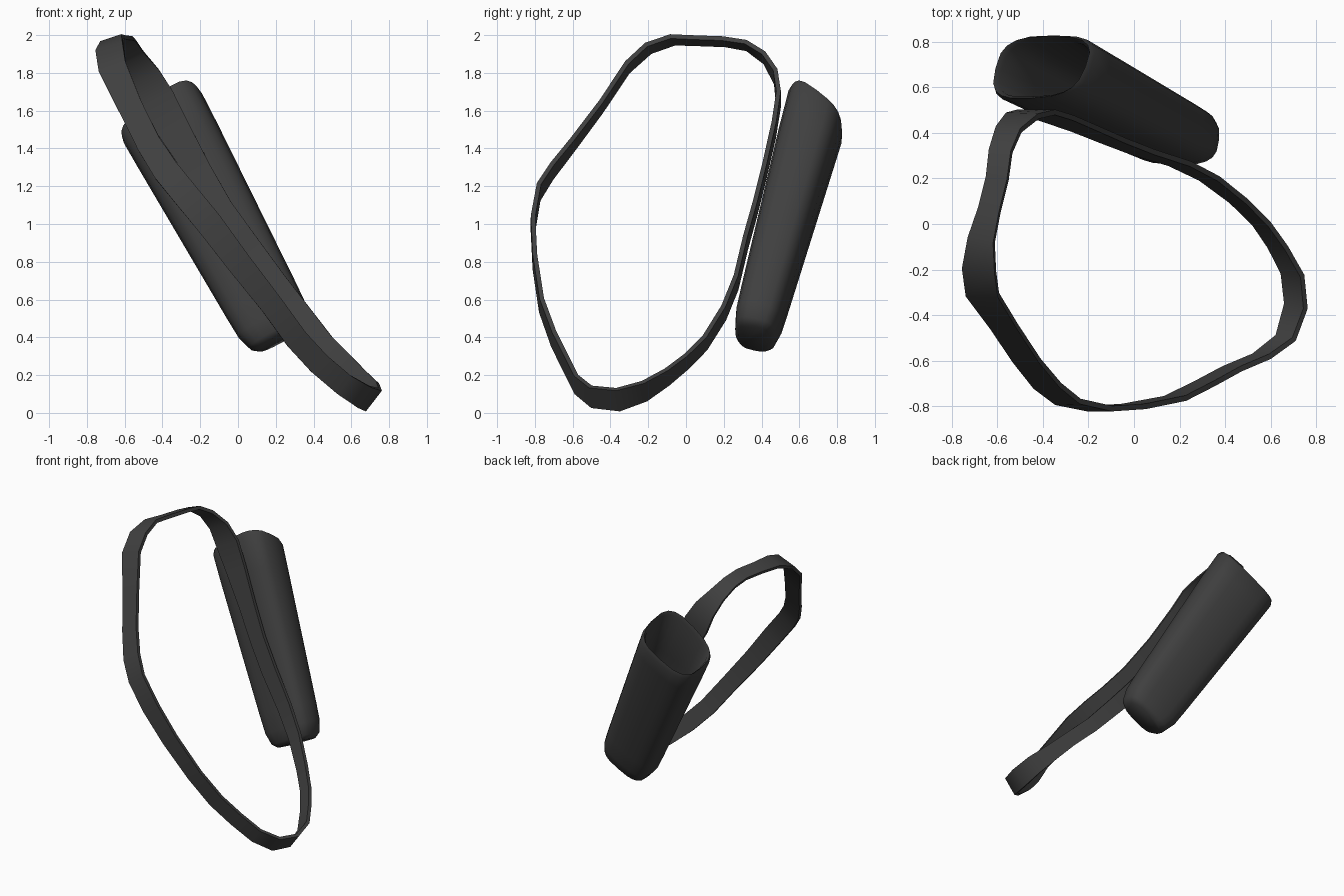
import bpy, bmesh, math
from mathutils import Vector

if "Cube" in bpy.data.objects:
    bpy.data.objects.remove(bpy.data.objects["Cube"])

dark = bpy.data.materials.new("dark_grey")
dark.diffuse_color = (0.05, 0.05, 0.05, 1)
dark.use_nodes = True
dark.node_tree.nodes["Principled BSDF"].inputs["Base Color"].default_value = dark.diffuse_color


def finish(name, bm, angle):
    bmesh.ops.recalc_face_normals(bm, faces=bm.faces)
    mesh = bpy.data.meshes.new(name)
    bm.to_mesh(mesh)
    bm.free()
    mesh.materials.append(dark)
    ob = bpy.data.objects.new(name, mesh)
    bpy.context.collection.objects.link(ob)
    bpy.ops.object.select_all(action='DESELECT')
    ob.select_set(True)
    bpy.context.view_layer.objects.active = ob
    bpy.ops.object.shade_smooth_by_angle(angle=math.radians(angle))
    return ob


def bridge(bm, a, b):
    n = len(a)
    for i in range(n):
        bm.faces.new((a[i], a[(i + 1) % n], b[(i + 1) % n], b[i]))


# Hollow case: rounded sections lofted along a tilted axis
AXIS = Vector((-0.54, 0.275, 1))
U = Vector((1, 0, 0.53)).normalized()
V = AXIS.cross(U).normalized()
SIDES = 20


def section(bm, z, scale=1.0, inset=0.0, lip=0.0):
    centre = Vector((-0.095, 0.527, 1)) + AXIS * (z - 1)
    hu = (0.223 + 0.042 * (z - 1)) * scale - inset
    hv = (0.146 + 0.036 * (z - 1)) * scale - inset
    ring = []
    for i in range(SIDES):
        a = 2 * math.pi * i / SIDES
        c, s = math.cos(a), math.sin(a)
        u = math.copysign(abs(c) ** 0.65, c)
        v = math.copysign(abs(s) ** 0.65, s)
        # the mouth slopes up towards the strap side
        rise = lip * (1 - v) / 2 * (0.75 + 0.25 * u)
        ring.append(bm.verts.new(centre + U * hu * u + V * hv * v + AXIS * rise))
    return ring


bm = bmesh.new()
LIP = 0.13
rings = [section(bm, 0.395, 0.7), section(bm, 0.42, 0.88), section(bm, 0.49, 0.99),
         section(bm, 0.6), section(bm, 1.0), section(bm, 1.42),
         section(bm, 1.51, 1.0, 0.0, LIP), section(bm, 1.535, 1.0, 0.012, LIP),
         section(bm, 1.51, 1.0, 0.025, LIP), section(bm, 1.3, 1.0, 0.03),
         section(bm, 0.6, 1.0, 0.03), section(bm, 0.48, 0.85, 0.03)]
for a, b in zip(rings, rings[1:]):
    bridge(bm, a, b)
bm.faces.new(rings[0])
bm.faces.new(rings[-1])
finish("case", bm, 60)

# Strap: closed ribbon, each point is x, y, z, half width
PATH = [(-.60, .2, 1.965, .05), (-.635, .06, 1.97, .05), (-.67, -.07, 1.975, .06),
        (-.68, -.2, 1.93, .075), (-.665, -.31, 1.83, .075), (-.57, -.45, 1.62, .065),
        (-.47, -.6, 1.42, .065), (-.38, -.71, 1.28, .07), (-.29, -.78, 1.17, .07),
        (-.15, -.81, 1.0, .07), (0, -.80, .8, .065), (.18, -.765, .57, .06),
        (.31, -.70, .39, .06), (.43, -.635, .26, .06), (.56, -.58, .15, .06),
        (.665, -.50, .085, .065), (.71, -.36, .07, .07), (.695, -.22, .115, .065),
        (.63, -.1, .19, .055), (.56, 0, .27, .05), (.46, .1, .37, .05),
        (.33, .2, .53, .055), (.2, .265, .69, .06), (.04, .315, .9, .065),
        (-.09, .365, 1.08, .065), (-.21, .415, 1.28, .07), (-.34, .465, 1.5, .085),
        (-.43, .49, 1.66, .095), (-.49, .475, 1.78, .08), (-.55, .415, 1.88, .06),
        (-.585, .32, 1.945, .052)]
pts = [Vector(p[:3]) for p in PATH]
n = len(pts)
bm = bmesh.new()
rings = []
for i, p in enumerate(pts):
    tangent = (pts[(i + 1) % n] - pts[i - 1]).normalized()
    t = p.z / 2
    # width direction leans over from bottom to top
    wide = Vector((0.6 + 0.33 * t, 0, 0.8 - 0.48 * t))
    wide = (wide - tangent * wide.dot(tangent)).normalized()
    thick = tangent.cross(wide).normalized() * 0.012
    wide *= PATH[i][3]
    rings.append([bm.verts.new(p + wide * a + thick * b)
                  for a, b in ((-1, -1), (1, -1), (1, 1), (-1, 1))])
for i in range(n):
    bridge(bm, rings[i], rings[(i + 1) % n])
finish("strap", bm, 50)
